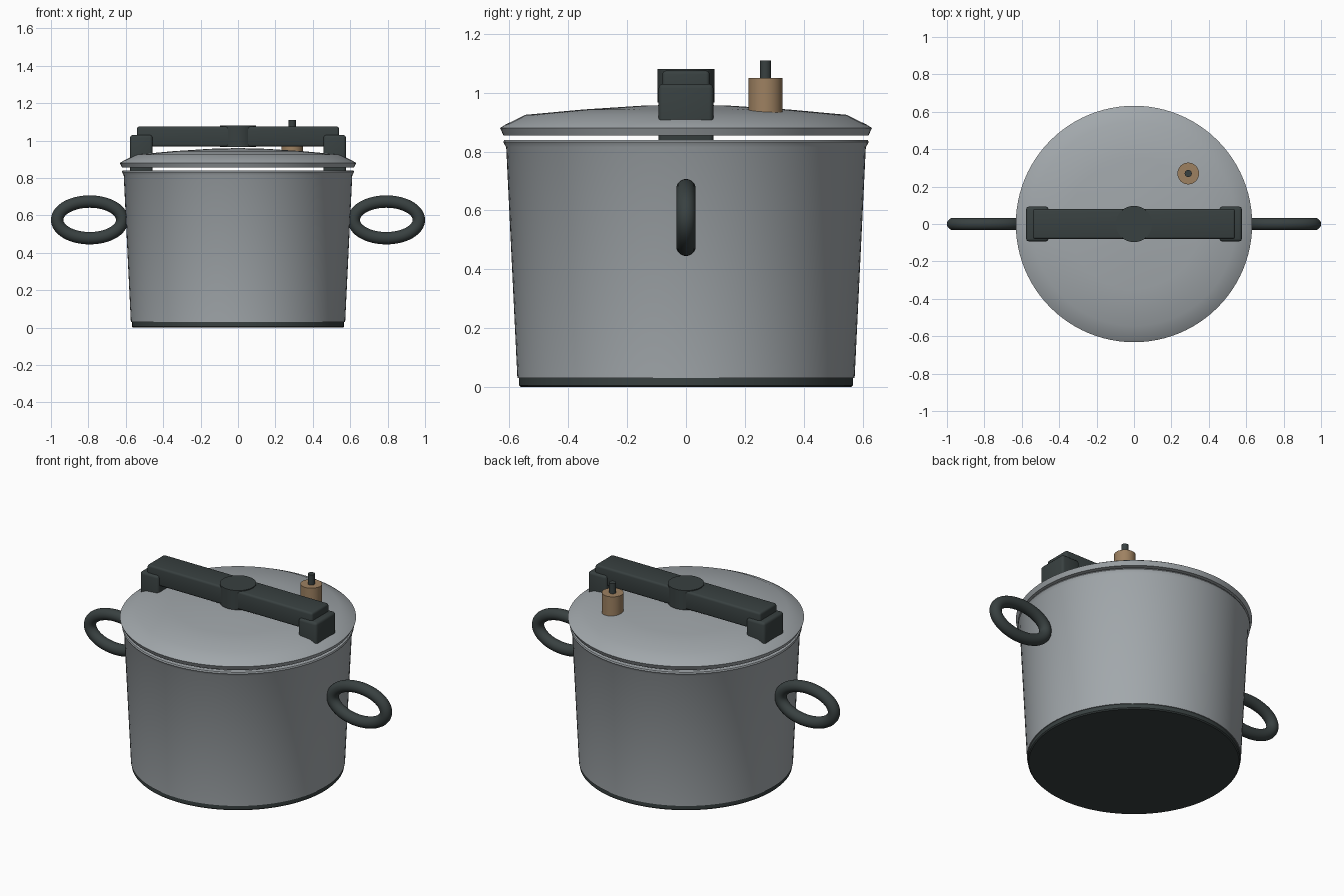
import bpy
import bmesh
import math
from mathutils import Matrix

default = bpy.data.objects.get("Cube")
if default:
    bpy.data.objects.remove(default, do_unlink=True)


def material(name, rgb, metallic=0.0):
    mat = bpy.data.materials.new(name)
    mat.use_nodes = True
    mat.diffuse_color = (*rgb, 1)
    mat.node_tree.nodes["Principled BSDF"].inputs["Base Color"].default_value = (*rgb, 1)
    return mat


STEEL = material("brushed_steel", (0.36, 0.39, 0.41))
BLACK = material("dark_plastic", (0.04, 0.052, 0.052))
BRASS = material("brass", (0.34, 0.22, 0.12))


def finish(obj, mat):
    obj.data.materials.append(mat)
    bpy.ops.object.select_all(action='DESELECT')
    obj.select_set(True)
    bpy.context.view_layer.objects.active = obj
    bpy.ops.object.shade_smooth_by_angle(angle=math.radians(35))
    return obj


def add_mesh(name, bm, mat):
    bmesh.ops.recalc_face_normals(bm, faces=bm.faces)
    mesh = bpy.data.meshes.new(name)
    bm.to_mesh(mesh)
    bm.free()
    obj = bpy.data.objects.new(name, mesh)
    bpy.context.collection.objects.link(obj)
    return finish(obj, mat)


def lathe(name, profile, mat, at=(0, 0), steps=96):
    """Turn a (radius, height) profile around a vertical axis."""
    bm = bmesh.new()
    verts = [bm.verts.new((r, 0, z)) for r, z in profile]
    edges = [bm.edges.new(pair) for pair in zip(verts, verts[1:])]
    bmesh.ops.spin(bm, geom=verts + edges, axis=(0, 0, 1), cent=(0, 0, 0),
                   angle=math.tau, steps=steps, use_duplicate=False)
    bmesh.ops.remove_doubles(bm, verts=bm.verts, dist=0.0005)
    bmesh.ops.translate(bm, verts=bm.verts, vec=(*at, 0))
    return add_mesh(name, bm, mat)


def box(name, low, high, mat, bevel):
    """Box between two corners, with rounded edges."""
    bm = bmesh.new()
    size = [b - a for a, b in zip(low, high)]
    mid = [(a + b) / 2 for a, b in zip(low, high)]
    bmesh.ops.create_cube(bm, size=1, matrix=Matrix.Translation(mid) @ Matrix.Diagonal((*size, 1)))
    bmesh.ops.bevel(bm, geom=bm.edges[:], offset=bevel, segments=3, profile=0.5, affect='EDGES')
    return add_mesh(name, bm, mat)


def ring(name, centre, half_x, half_z, tube, mat, steps=64, sides=20):
    """Oval ring of constant thickness lying in the xz plane."""
    bm = bmesh.new()
    loops = []
    for i in range(steps):
        a = math.tau * i / steps
        nx, nz = math.cos(a) * half_z, math.sin(a) * half_x
        length = math.hypot(nx, nz)
        loop = []
        for j in range(sides):
            b = math.tau * j / sides
            out = tube * math.cos(b) / length
            loop.append(bm.verts.new((centre[0] + half_x * math.cos(a) + nx * out,
                                      tube * math.sin(b),
                                      centre[1] + half_z * math.sin(a) + nz * out)))
        loops.append(loop)
    for i in range(steps):
        here, there = loops[i], loops[(i + 1) % steps]
        for j in range(sides):
            k = (j + 1) % sides
            bm.faces.new((here[j], there[j], there[k], here[k]))
    return add_mesh(name, bm, mat)


# Pot: heat base and hollow tapered body with a small rolled rim
lathe("base_plate", [(0, 0), (0.562, 0), (0.568, 0.006), (0.568, 0.03), (0, 0.03)], BLACK)
lathe("pot_body", [(0, 0.03), (0.573, 0.03), (0.611, 0.815), (0.621, 0.832), (0.618, 0.84),
                   (0.59, 0.84), (0.555, 0.06), (0, 0.06)], STEEL)

# Lid: shallow dome with a sloping shoulder, floating just above the rim
lathe("lid", [(0, 0.855), (0.62, 0.855), (0.632, 0.88), (0.615, 0.891), (0.545, 0.925),
              (0.35, 0.943), (0.15, 0.956), (0, 0.96)], STEEL)

# Locking bar with a round knob
box("lock_bar", (-0.54, -0.08, 0.968), (0.54, 0.08, 1.075), BLACK, 0.012)
lathe("lock_knob", [(0, 0.966), (0.097, 0.966), (0.097, 1.08), (0, 1.08)], BLACK, steps=48)

# Clamps and side handles on both sides
for side, sign in (("left", 1), ("right", -1)):
    xs = sorted((sign * 0.457, sign * 0.577))
    box("clamp_" + side, (xs[0], -0.093, 0.825), (xs[1], 0.093, 1.03), BLACK, 0.015)
    ring("side_handle_" + side, (sign * 0.793, 0.576), 0.174, 0.098, 0.033, BLACK)

# Pressure valve
VALVE = (0.29, 0.27)
lathe("valve_body", [(0, 0.92), (0.058, 0.92), (0.058, 1.05), (0, 1.05)], BRASS, VALVE, 40)
lathe("valve_pin", [(0, 1.04), (0.019, 1.04), (0.019, 1.11), (0, 1.11)], BLACK, VALVE, 24)
